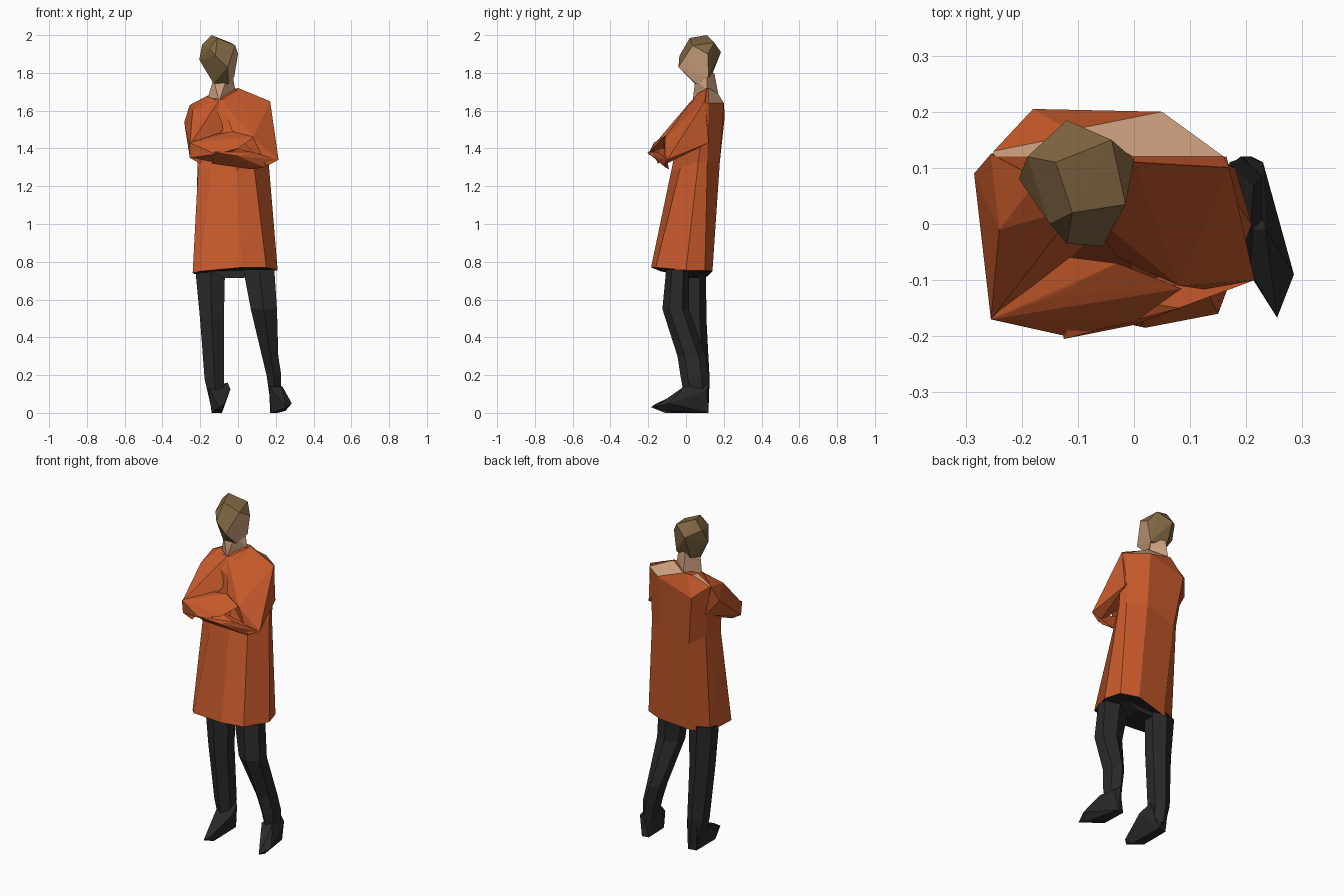
import bpy
import bmesh
from math import cos, sin, tau
from mathutils import Vector

default = bpy.data.objects.get("Cube")
if default:
    bpy.data.objects.remove(default, do_unlink=True)


def make_material(name, colour):
    material = bpy.data.materials.new(name)
    material.use_nodes = True
    material.diffuse_color = (*colour, 1)
    shader = material.node_tree.nodes["Principled BSDF"]
    shader.inputs["Base Color"].default_value = (*colour, 1)
    shader.inputs["Roughness"].default_value = 0.9
    return material


orange = make_material("orange_cloth", (.56, .1, .024))
black = make_material("black_cloth", (.022, .022, .022))
skin = make_material("skin", (.62, .36, .215))
hair = make_material("brown_hair", (.22, .135, .055))


def finish(name, bm, materials, rule=None):
    """Turn a bmesh into a flat shaded object; rule picks a face's material."""
    bmesh.ops.recalc_face_normals(bm, faces=bm.faces)
    bm.normal_update()
    if rule:
        for face in bm.faces:
            face.material_index = rule(face.normal, face.calc_center_median())
    mesh = bpy.data.meshes.new(name)
    bm.to_mesh(mesh)
    bm.free()
    for material in materials:
        mesh.materials.append(material)
    part = bpy.data.objects.new(name, mesh)
    bpy.context.collection.objects.link(part)


def hull(name, points, materials, rule=None):
    """Faceted lump stretched over a few corner points."""
    bm = bmesh.new()
    verts = [bm.verts.new(point) for point in points]
    result = bmesh.ops.convex_hull(bm, input=verts)
    inside = [v for v in result["geom_interior"] if isinstance(v, bmesh.types.BMVert)]
    bmesh.ops.delete(bm, geom=inside, context="VERTS")
    finish(name, bm, materials, rule)


def loft(name, rings, materials, paint=None):
    """Skin a stack of rings; paint(band, side) picks a face's material."""
    bm = bmesh.new()
    loops = [[bm.verts.new(point) for point in ring] for ring in rings]
    sides = len(loops[0])
    for band, (low, high) in enumerate(zip(loops, loops[1:])):
        for side in range(sides):
            after = (side + 1) % sides
            face = bm.faces.new((low[side], low[after], high[after], high[side]))
            face.material_index = paint(band, side) if paint else 0
    bottom = bm.faces.new(loops[0][::-1])
    bottom.material_index = paint(-1, 0) if paint else 0
    bm.faces.new(loops[-1])
    finish(name, bm, materials)


def oval(x, y, z, width, depth, sides=6):
    angles = [tau * (i + .5) / sides for i in range(sides)]
    return [(x + width * cos(a), y + depth * sin(a), z) for a in angles]


def between(low, high, amount, pinch):
    """Ring part of the way between two others, pinched in sideways."""
    ring = [Vector(a).lerp(Vector(b), amount) for a, b in zip(low, high)]
    return [(point.x * pinch, point.y, point.z) for point in ring]


# Long coat: hem, waist, shoulders and collar, with bare skin behind the neck
hem = [(.02, -.185, .77), (.15, -.16, .77), (.21, 0, .755), (.18, .1, .755), (.08, .14, .75),
       (-.12, .11, .72), (-.21, .07, .735), (-.23, 0, .735), (-.24, -.09, .74), (-.2, -.135, .75)]
shoulders = [(-.02, -.02, 1.56), (.07, .04, 1.58), (.17, .1, 1.64), (.16, .12, 1.64), (.05, .2, 1.64),
             (-.18, .205, 1.57), (-.25, .13, 1.63), (-.25, .12, 1.63), (-.24, 0, 1.58),
             (-.14, 0, 1.6)]
collar = [(-.08, .04, 1.66), (-.04, .06, 1.69), (0, .1, 1.71), (0, .12, 1.72), (-.1, .17, 1.69),
          (-.12, .17, 1.69), (-.15, .15, 1.68), (-.16, .12, 1.68), (-.17, .07, 1.67),
          (-.13, .04, 1.66)]


def coat_paint(band, side):
    if band < 0:
        return 1
    return 2 if band == 2 and side in (3, 6) else 0


waist = between(hem, shoulders, .65, .88)
loft("coat", [hem, waist, shoulders, collar], [orange, black, skin], coat_paint)

# Folded sleeves
hull("left_upper_sleeve", [
    (.17, .1, 1.65), (.165, .12, 1.43), (.215, -.1, 1.34), (.15, -.12, 1.31),
    (.08, -.11, 1.46), (-.03, -.06, 1.49), (-.09, .03, 1.655), (0, .11, 1.72)], [orange])
hull("right_upper_sleeve", [
    (-.255, .125, 1.63), (-.285, .09, 1.54), (-.24, -.01, 1.6), (-.255, -.17, 1.42),
    (-.255, -.16, 1.35), (-.2, -.15, 1.32), (-.15, -.055, 1.46), (-.22, .13, 1.45),
    (-.17, .08, 1.675), (-.1, .03, 1.655), (-.08, -.03, 1.5)], [orange])
hull("left_forearm", [
    (.215, -.1, 1.34), (.14, -.11, 1.3), (.07, -.09, 1.29), (.08, -.15, 1.38),
    (0, -.18, 1.36), (-.125, -.205, 1.38), (-.14, -.13, 1.32), (-.1, -.12, 1.42)], [orange])
hull("right_forearm", [
    (-.255, -.17, 1.43), (-.255, -.16, 1.35), (-.12, -.2, 1.37), (-.14, -.12, 1.33),
    (-.15, -.055, 1.47), (-.15, -.13, 1.455), (0, -.175, 1.4), (.085, -.115, 1.46),
    (-.03, -.07, 1.49)], [orange])

# Neck
hull("neck", [
    (-.165, .08, 1.65), (-.1, .035, 1.65), (-.015, .11, 1.71), (-.1, .17, 1.69),
    (-.13, .05, 1.77), (-.06, .05, 1.77), (-.03, .11, 1.8), (-.1, .15, 1.8)], [skin])

# Head: the bare side faces left, hair covers the rest
hull("head", [
    (-.14, .11, 2), (-.11, .02, 1.985), (-.015, .035, 1.945), (0, .115, 1.9),
    (-.04, .15, 1.96), (-.19, .12, 1.95), (-.205, .08, 1.87), (-.15, 0, 1.93),
    (-.12, -.035, 1.89), (-.055, -.04, 1.83), (-.12, .185, 1.91), (-.13, .045, 1.745),
    (-.05, .055, 1.74), (-.02, .12, 1.78), (-.12, .13, 1.77)], [hair, skin],
    lambda normal, centre: int(normal.x > .6 and centre.z < 1.91))

# Trousers, running down into the shoes
hull("hips", [(x, y, z) for x, z in ((-.08, .715), (.03, .715), (-.2, .77), (.16, .77))
              for y in (-.05, .07)], [black])
loft("left_leg", [
    oval(.2, .06, .04, .03, .06), oval(.19, .045, .2, .045, .075), oval(.17, .03, .3, .05, .075),
    oval(.137, -.055, .55, .08, .07), oval(.11, -.045, .76, .095, .06)], [black])
loft("right_leg", [
    oval(-.11, .06, .04, .04, .06), oval(-.125, .06, .18, .06, .065),
    oval(-.138, .04, .5, .073, .068), oval(-.147, .04, .75, .09, .066)], [black])

# Shoes
hull("left_shoe", [
    (.17, .11, 0), (.21, .12, 0), (.175, -.04, 0), (.25, -.1, .01), (.255, -.167, .03),
    (.285, -.09, .05), (.2, .12, .15), (.23, .11, .12), (.165, -.01, .14),
    (.235, -.01, .14)], [black])
hull("right_shoe", [
    (-.14, .1, 0), (-.09, .11, 0), (-.14, -.08, 0), (-.085, -.11, 0), (-.1, -.185, .03),
    (-.075, -.165, .045), (-.04, 0, .125), (-.055, .07, .16), (-.155, .02, .13),
    (-.15, .11, .14)], [black])
